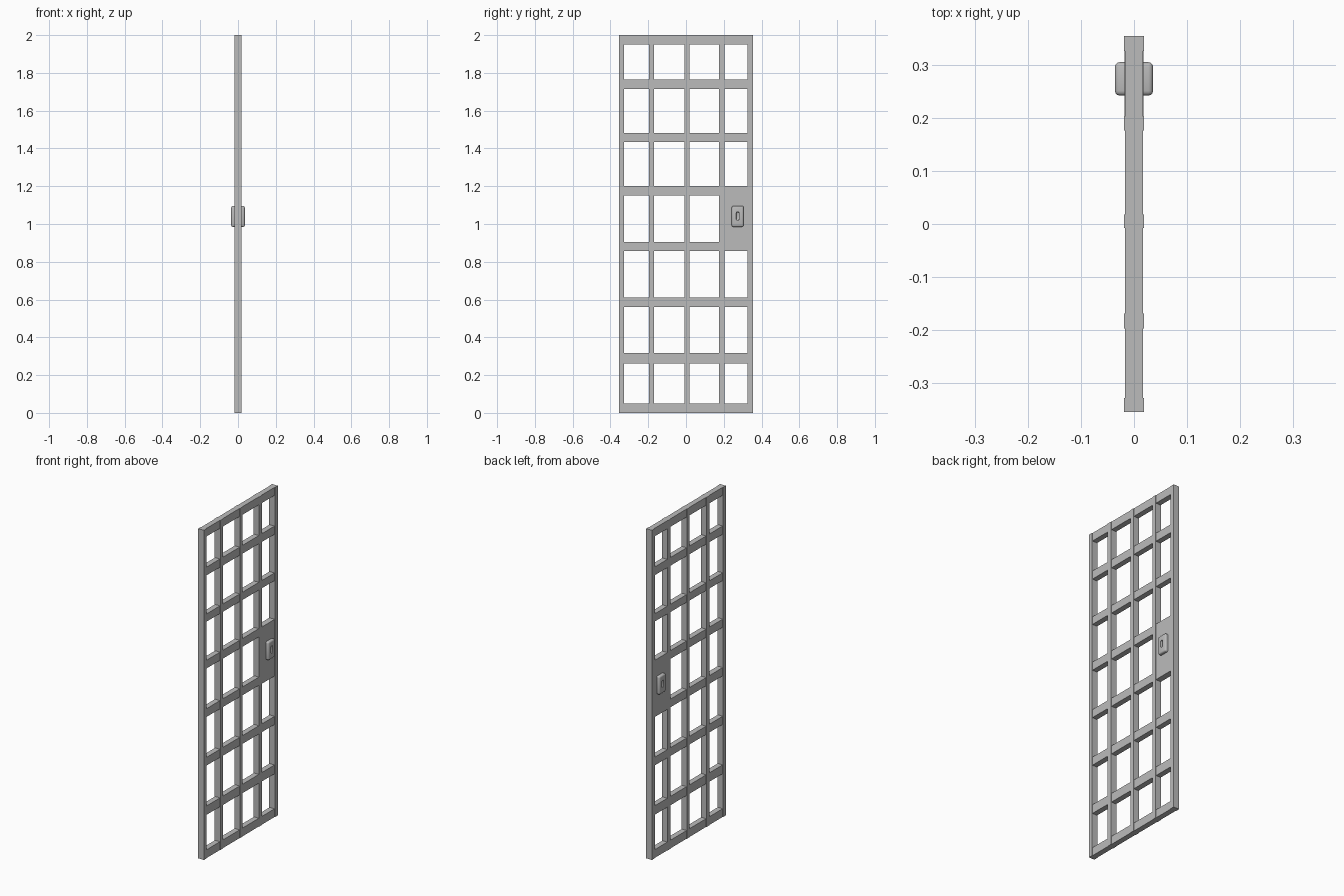
import bpy
import bmesh
from mathutils import Matrix, Vector

cube = bpy.data.objects.get("Cube")
if cube:
    bpy.data.objects.remove(cube, do_unlink=True)


def make_material(name, colour):
    mat = bpy.data.materials.new(name)
    mat.use_nodes = True
    mat.diffuse_color = colour
    mat.node_tree.nodes["Principled BSDF"].inputs["Base Color"].default_value = colour
    return mat


METAL = make_material("grey metal", (0.5, 0.5, 0.5, 1))


def box(name, half_x, y, z, x=0.0):
    """Box of half depth half_x around x, spanning the y and z ranges."""
    bm = bmesh.new()
    size = Vector((2 * half_x, y[1] - y[0], z[1] - z[0]))
    centre = Vector((x, (y[0] + y[1]) / 2, (z[0] + z[1]) / 2))
    bmesh.ops.create_cube(bm, size=1, matrix=Matrix.Diagonal(size).to_4x4())
    mesh = bpy.data.meshes.new(name)
    bm.to_mesh(mesh)
    bm.free()
    mesh.materials.append(METAL)
    obj = bpy.data.objects.new(name, mesh)
    obj.location = centre
    bpy.context.collection.objects.link(obj)
    return obj


def apply_modifiers(obj):
    bpy.ops.object.select_all(action="DESELECT")
    obj.select_set(True)
    bpy.context.view_layer.objects.active = obj
    for name in [m.name for m in obj.modifiers]:
        bpy.ops.object.modifier_apply(modifier=name)


def add_bevel(obj, width, segments):
    bevel = obj.modifiers.new("rounded_edges", "BEVEL")
    bevel.width = width
    bevel.segments = segments


# Upright bars: outer stiles and three inner bars, full height
HALF_WIDTH = 0.354
uprights = {
    "front_stile": (-HALF_WIDTH, -0.328),
    "front_bar": (-0.197, -0.169),
    "middle_bar": (-0.008, 0.018),
    "back_bar": (0.176, 0.203),
    "back_stile": (0.326, HALF_WIDTH),
}
for name, span in uprights.items():
    box(name, 0.019, span, (0, 2))

# Cross rails, slightly thinner than the uprights
rails = [(0, 0.05), (0.262, 0.316), (0.561, 0.611), (0.856, 0.906),
         (1.15, 1.2), (1.434, 1.481), (1.715, 1.765), (1.951, 2)]
for i, span in enumerate(rails):
    box(f"cross_rail_{i + 1}", 0.0165, (-0.33, 0.33), span)

# Solid plate that carries the lock
box("lock_plate", 0.0178, (0.19, 0.34), (0.856, 1.2))

# Rounded lock body standing out on both sides
lock = box("lock", 0.036, (0.242, 0.305), (0.985, 1.096))
add_bevel(lock, 0.009, 3)
apply_modifiers(lock)

# Keyhole recess on each side
for side in (-1, 1):
    cutter = box("keyhole_cutter", 0.014, (0.2655, 0.2815), (1.02, 1.064), side * 0.038)
    cutter.hide_render = True
    add_bevel(cutter, 0.006, 2)
    apply_modifiers(cutter)
    cut = lock.modifiers.new("keyhole", "BOOLEAN")
    cut.operation = "DIFFERENCE"
    cut.solver = "EXACT"
    cut.object = cutter
    apply_modifiers(lock)
    bpy.data.objects.remove(cutter, do_unlink=True)

bpy.ops.object.select_all(action="DESELECT")
lock.select_set(True)
bpy.context.view_layer.objects.active = lock
bpy.ops.object.shade_smooth_by_angle(angle=0.7)
